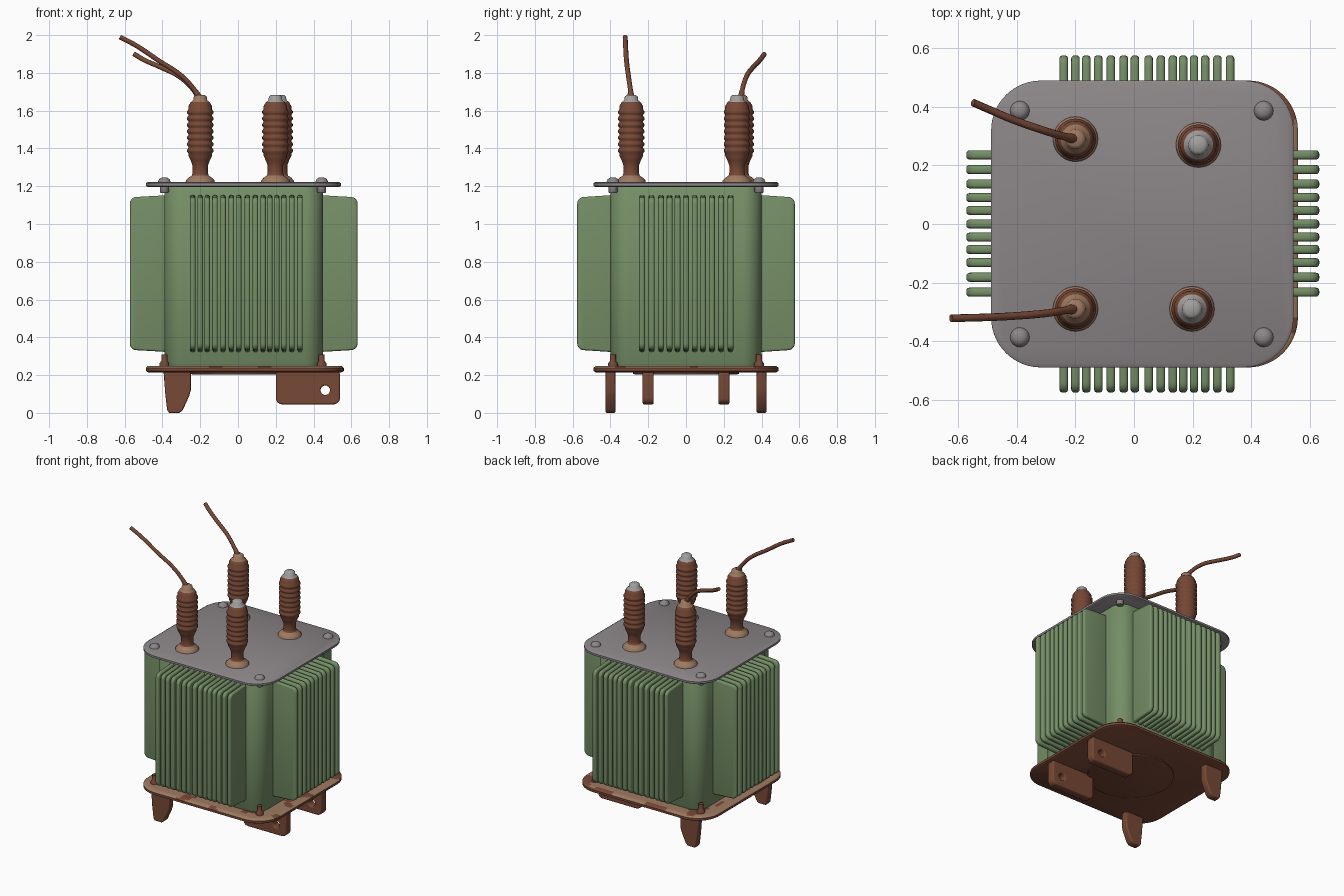
import bpy, bmesh, math
from mathutils import Vector, Matrix, noise

if "Cube" in bpy.data.objects:
    bpy.data.objects.remove(bpy.data.objects["Cube"])


def material(name, rgb):
    m = bpy.data.materials.new(name)
    m.diffuse_color = (*rgb, 1)
    m.use_nodes = True
    m.node_tree.nodes["Principled BSDF"].inputs["Base Color"].default_value = m.diffuse_color
    return m


GREEN = material("tank green", (0.180, 0.275, 0.135))
GREY = material("lid grey", (0.265, 0.240, 0.245))
RUST = material("rust brown", (0.185, 0.065, 0.036))
TAN = material("bare tan", (0.340, 0.195, 0.120))
SILVER = material("cap grey", (0.360, 0.350, 0.345))


def finish(ob, angle=40):
    bpy.ops.object.select_all(action='DESELECT')
    ob.select_set(True)
    bpy.context.view_layer.objects.active = ob
    bpy.ops.object.convert(target='MESH')
    bpy.ops.object.shade_smooth_by_angle(angle=math.radians(angle))
    return ob


def add_mesh(name, bm, mats, bevel=0, angle=40):
    bmesh.ops.recalc_face_normals(bm, faces=bm.faces)
    me = bpy.data.meshes.new(name)
    bm.to_mesh(me)
    bm.free()
    for m in mats:
        me.materials.append(m)
    ob = bpy.data.objects.new(name, me)
    bpy.context.collection.objects.link(ob)
    if bevel:
        mod = ob.modifiers.new("bevel", 'BEVEL')
        mod.width, mod.segments = bevel, 3
        mod.angle_limit = math.radians(50)
    return finish(ob, angle)


def rounded_rect(x0, x1, y0, y1, r, arc=8, side=1):
    pts = []
    corners = [(x1 - r, y1 - r), (x0 + r, y1 - r), (x0 + r, y0 + r), (x1 - r, y0 + r)]
    for k, (cx, cy) in enumerate(corners):
        for i in range(arc + 1):
            a = math.pi / 2 * (k + i / arc)
            pts.append(Vector((cx + r * math.cos(a), cy + r * math.sin(a))))
        # extra points along the straight side
        nx, ny = corners[(k + 1) % 4]
        a = math.pi / 2 * (k + 1)
        end = Vector((nx + r * math.cos(a), ny + r * math.sin(a)))
        start = pts[-1].copy()
        pts += [start.lerp(end, i / side) for i in range(1, side)]
    return pts


def loft(rings):
    """Bridge equal-length rings of 3D points and cap both ends."""
    bm = bmesh.new()
    vs = [[bm.verts.new(p) for p in ring] for ring in rings]
    n = len(vs[0])
    for a, b in zip(vs, vs[1:]):
        for i in range(n):
            bm.faces.new((a[i], a[(i + 1) % n], b[(i + 1) % n], b[i]))
    bm.faces.new(vs[0])
    bm.faces.new(vs[-1])
    return bm


def slab(box, r, levels, arc=8, side=1):
    """Rounded slab; levels are (inset, z)."""
    x0, x1, y0, y1 = box
    return loft([[(p.x, p.y, z) for p in rounded_rect(
        x0 + d, x1 - d, y0 + d, y1 - d, max(r - d, 0.02), arc, side)] for d, z in levels])


def lathe(profile, x, y, n=28):
    return loft([[(x + r * math.cos(2 * math.pi * i / n), y + r * math.sin(2 * math.pi * i / n), z)
                  for i in range(n)] for r, z in profile])


# Tank body
add_mesh("tank_body", slab((-0.39, 0.45, -0.4, 0.4), 0.1,
         [(0.015, 0.235), (0.0, 0.265), (0.0, 1.175), (0.015, 1.2)]), [GREEN])

# Lid
add_mesh("lid", slab((-0.488, 0.545, -0.49, 0.49), 0.17,
         [(0.01, 1.196), (0, 1.202), (0, 1.216), (0.012, 1.223)], 12), [GREY])

# Base plate: tan rim on top with rust patches, rust below
bm = slab((-0.488, 0.56, -0.49, 0.49), 0.17,
          [(0.012, 0.215), (0, 0.222), (0, 0.238), (0.01, 0.247),
           (0.035, 0.248), (0.06, 0.248), (0.085, 0.248), (0.14, 0.248)], 14, 30)
bm.faces.ensure_lookup_table()
for f in bm.faces:
    c = f.calc_center_median()
    rusty = noise.noise(Vector((c.x * 7, c.y * 7, 2.0))) > 0.2 or c.z < 0.237
    f.material_index = 0 if rusty else 1
add_mesh("base_plate", bm, [RUST, TAN])
add_mesh("base_disc", lathe([(0.27, 0.203), (0.28, 0.207), (0.28, 0.22)], 0.03, 0, 48), [RUST])


# Cooling fins: one bank per side
def fin_bank(name, offsets, angle, centre, reach, thick):
    outline = []
    r = 0.035
    for cx, cz, a0 in ((reach - r, 1.143 - r, 90), (reach - r, 0.332 + r, 0)):
        for i in range(6):
            a = math.radians(a0 - 18 * i)
            outline.append((cx + r * math.cos(a), cz + r * math.sin(a)))
    outline += [(0.36, 0.32), (0.36, 1.155)]
    bm = bmesh.new()
    for o in offsets:
        rings = [[bm.verts.new((u, o + s * thick / 2, z)) for u, z in outline] for s in (-1, 1)]
        n = len(outline)
        for i in range(n):
            j = (i + 1) % n
            bm.faces.new((rings[0][i], rings[0][j], rings[1][j], rings[1][i]))
        for ring in rings:
            bm.faces.new(ring)
    bm.transform(Matrix.Translation((centre, 0, 0)) @ Matrix.Rotation(angle, 4, 'Z'))
    add_mesh(name, bm, [GREEN], bevel=0.011)


wide = [-0.24, -0.2, -0.163, -0.122, -0.079, -0.035, 0.003, 0.05,
        0.092, 0.133, 0.168, 0.205, 0.243, 0.285, 0.328]
narrow = [-0.233, -0.182, -0.132, -0.087, -0.045, 0.0, 0.046, 0.09, 0.137, 0.186, 0.236]
fin_bank("front_fins", [x - 0.03 for x in wide], -math.pi / 2, 0.03, 0.576, 0.029)
fin_bank("back_fins", [0.03 - x for x in wide], math.pi / 2, 0.03, 0.576, 0.029)
fin_bank("right_fins", narrow, 0, 0.03, 0.603, 0.031)
fin_bank("left_fins", [-y for y in narrow], math.pi, 0.03, 0.603, 0.031)

# Corner bolts above and below the lid, and on the base
for i, (x, y) in enumerate(((-0.39, 0.387), (-0.39, -0.387), (0.443, 0.387), (0.443, -0.387))):
    add_mesh(f"lid_bolt_{i}", lathe([(0.036, 1.215), (0.032, 1.227), (0.027, 1.238),
             (0.014, 1.246)], x, y, 16), [GREY])
    add_mesh(f"lid_nut_{i}", lathe([(0.02, 1.165), (0.024, 1.17), (0.024, 1.2)], x, y, 12), [GREY])
    add_mesh(f"base_bolt_{i}", lathe([(0.026, 0.24), (0.026, 0.262), (0.016, 0.275),
             (0.016, 0.31)], x, y, 12), [RUST])


# Ribbed insulators: tan foot, rust body, tan or grey cap
def insulator(name, x, y, cap):
    profile = [(0.078, 1.215), (0.076, 1.23), (0.062, 1.245), (0.045, 1.256),
               (0.041, 1.27), (0.041, 1.31), (0.05, 1.335), (0.062, 1.36)]
    for k in range(7):
        z = 1.375 + k * 0.034
        profile += [(0.063, z), (0.07, z + 0.008), (0.07, z + 0.018), (0.063, z + 0.027)]
    profile += [(0.062, 1.625), (0.05, 1.645), (0.037, 1.655), (0.034, 1.675), (0.022, 1.684)]
    bm = lathe(profile, x, y)
    for f in bm.faces:
        z = f.calc_center_median().z
        f.material_index = 1 if z < 1.255 else 2 if z > 1.646 else 0
    add_mesh(name, bm, [RUST, TAN, cap], angle=60)


insulator("insulator_front_left", -0.2, -0.29, TAN)
insulator("insulator_back_left", -0.2, 0.29, TAN)
insulator("insulator_front_right", 0.198, -0.29, SILVER)
insulator("insulator_back_right", 0.22, 0.27, SILVER)


# Broken cables
def cable(name, pts):
    cu = bpy.data.curves.new(name, 'CURVE')
    cu.dimensions = '3D'
    cu.bevel_depth, cu.bevel_resolution, cu.use_fill_caps = 0.013, 3, True
    sp = cu.splines.new('BEZIER')
    sp.bezier_points.add(len(pts) - 1)
    for i, (bp, p) in enumerate(zip(sp.bezier_points, pts)):
        bp.co = p
        bp.handle_left_type = bp.handle_right_type = 'AUTO'
        bp.radius = 1.5 if i == 0 else 1.0
    cu.materials.append(RUST)
    ob = bpy.data.objects.new(name, cu)
    bpy.context.collection.objects.link(ob)
    finish(ob, 60)


cable("front_cable", [(-0.2, -0.29, 1.66), (-0.235, -0.295, 1.715), (-0.3, -0.305, 1.785),
                      (-0.42, -0.315, 1.865), (-0.54, -0.32, 1.945), (-0.625, -0.322, 1.99)])
cable("back_cable", [(-0.2, 0.29, 1.66), (-0.235, 0.298, 1.71), (-0.31, 0.32, 1.78),
                     (-0.41, 0.355, 1.83), (-0.5, 0.393, 1.87), (-0.55, 0.415, 1.9)])


# Flat plates standing in the xz plane, with optional holes
def upright_plate(name, loops, y, thick):
    b = 0.008
    cu = bpy.data.curves.new(name, 'CURVE')
    cu.dimensions, cu.fill_mode = '2D', 'BOTH'
    cu.extrude, cu.bevel_depth, cu.offset, cu.bevel_resolution = thick / 2 - b, b, -b, 2
    for loop in loops:
        sp = cu.splines.new('POLY')
        sp.points.add(len(loop) - 1)
        for p, (x, z) in zip(sp.points, loop):
            p.co = (x, z, 0, 1)
        sp.use_cyclic_u = True
    cu.materials.append(RUST)
    ob = bpy.data.objects.new(name, cu)
    ob.rotation_euler.x = math.pi / 2
    ob.location.y = y
    bpy.context.collection.objects.link(ob)
    finish(ob)


# Drilled lugs on the right, tapered legs on the left
lug = [(p.x, p.y) for p in rounded_rect(0.2, 0.54, 0.045, 0.235, 0.035, 6)]
hole = [(0.462 + 0.025 * math.cos(a * math.pi / 10), 0.12 + 0.025 * math.sin(a * math.pi / 10))
        for a in range(20)]
leg = [(-0.395, 0.23), (-0.385, 0.1), (-0.375, 0.015), (-0.365, 0.0), (-0.31, 0.0),
       (-0.292, 0.015), (-0.258, 0.09), (-0.25, 0.12), (-0.25, 0.23)]
for side, s in (("front", -1), ("back", 1)):
    upright_plate(f"{side}_lug", [lug, hole], s * 0.2, 0.058)
    upright_plate(f"{side}_leg", [leg], s * 0.4, 0.052)
